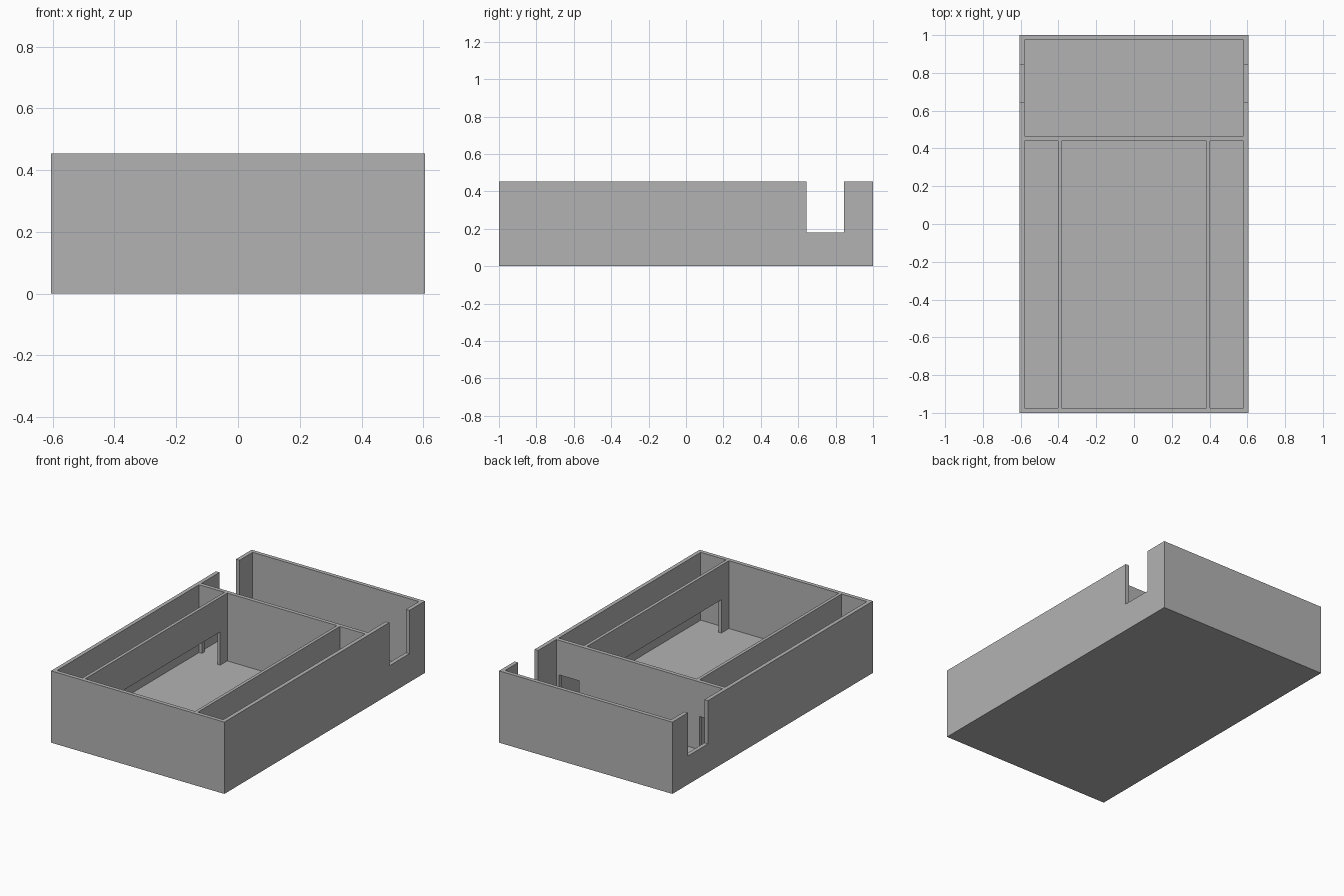
import bpy

old = bpy.data.objects.get("Cube")
if old:
    bpy.data.objects.remove(old, do_unlink=True)

HALF_W, HEIGHT, FLOOR = 0.605, 0.453, 0.025
INNER_W, INNER_L = 0.58, 0.975
ABOVE = HEIGHT + 0.1
DOOR_TOP = 0.235

grey = bpy.data.materials.new("plain grey")
grey.use_nodes = True
colour = (0.45, 0.45, 0.45, 1)
grey.diffuse_color = colour
grey.node_tree.nodes["Principled BSDF"].inputs["Base Color"].default_value = colour


def box(name, x, y, z):
    """Cuboid spanning the given (low, high) ranges."""
    bpy.ops.mesh.primitive_cube_add(size=1, location=[sum(r) / 2 for r in (x, y, z)])
    ob = bpy.context.object
    ob.name = name
    ob.scale = [r[1] - r[0] for r in (x, y, z)]
    bpy.ops.object.transform_apply(location=True, rotation=False, scale=True)
    ob.data.materials.append(grey)
    return ob


def cut(target, name, x, y, z):
    """Remove a cuboid from the target."""
    cutter = box(name, x, y, z)
    cutter.hide_render = True
    mod = target.modifiers.new(name, "BOOLEAN")
    mod.operation = "DIFFERENCE"
    mod.solver = "EXACT"
    mod.object = cutter
    bpy.context.view_layer.objects.active = target
    bpy.ops.object.modifier_apply(modifier=mod.name)
    bpy.data.objects.remove(cutter, do_unlink=True)


tray = box("tray_body", (-HALF_W, HALF_W), (-1, 1), (0, HEIGHT))

# Open compartments: back, centre and the two side channels
deep = (FLOOR, ABOVE)
front_run = (-INNER_L, 0.44)
cut(tray, "back_compartment", (-INNER_W, INNER_W), (0.465, INNER_L), deep)
cut(tray, "centre_compartment", (-0.383, 0.383), front_run, deep)
for side in (-1, 1):
    cut(tray, "side_channel", sorted((side * 0.403, side * INNER_W)), front_run, deep)

# Long low openings through both dividers
low = (FLOOR, DOOR_TOP)
cut(tray, "divider_opening", (-0.45, 0.45), (-0.90, 0.37), low)

# Small doorways from the side channels to the back compartment
for side in (-1, 1):
    cut(tray, "channel_doorway", sorted((side * 0.42, side * 0.56)), (0.40, 0.50), low)

# Notch across both outer side walls
cut(tray, "side_notch", (-1, 1), (0.645, 0.845), (0.18, ABOVE))
